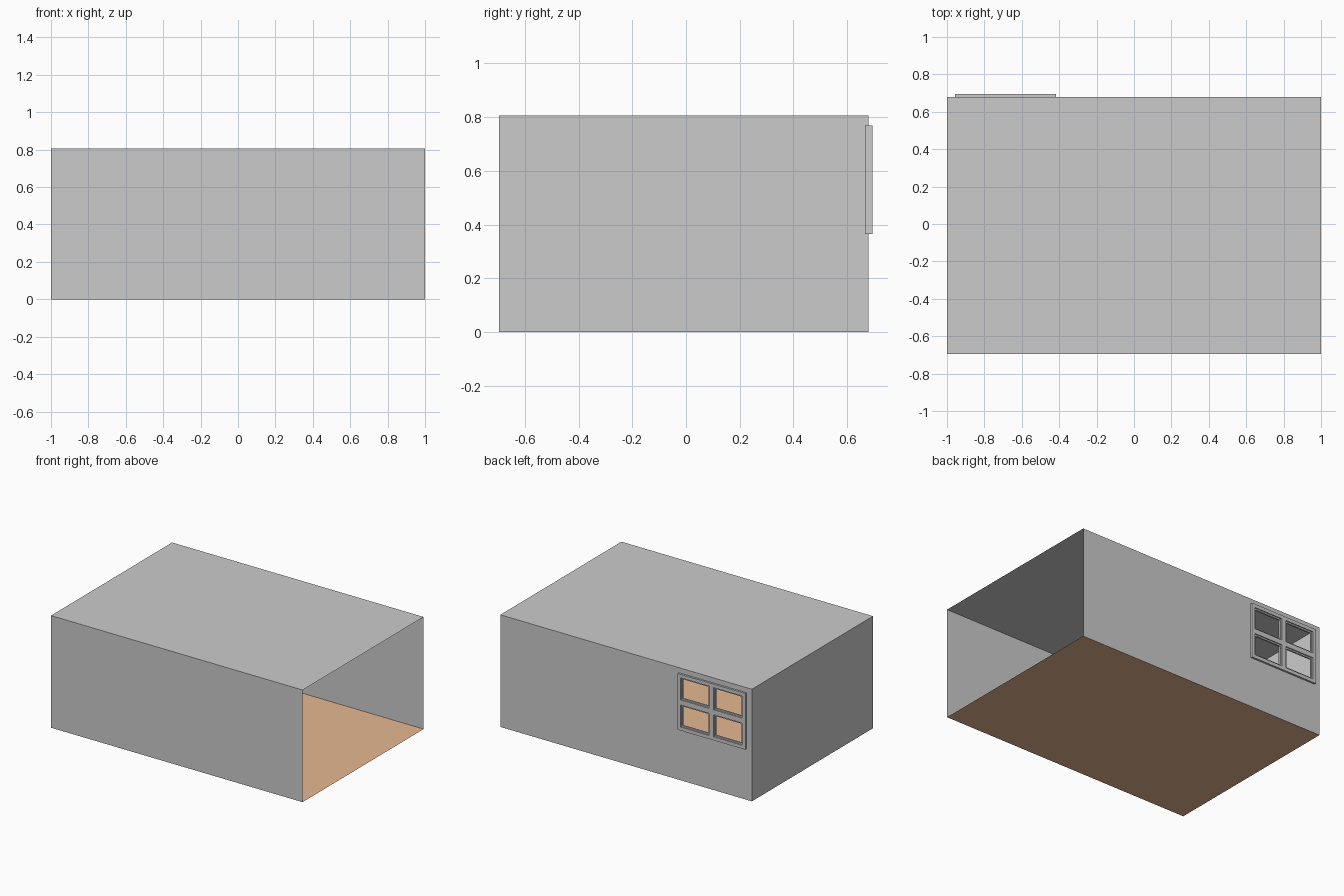
import bpy, bmesh

if "Cube" in bpy.data.objects:
    bpy.data.objects.remove(bpy.data.objects["Cube"])

X0, X1 = -1.0, 1.0
Y0, Y1 = -0.695, 0.68
H = 0.806
# window outer limits on the back wall
WX0, WX1, WZ0, WZ1 = -0.958, -0.418, 0.365, 0.769


def panels(name, quads, color=None):
    """Zero-thickness panels from corner lists."""
    bm = bmesh.new()
    for q in quads:
        bm.faces.new([bm.verts.new(c) for c in q])
    bmesh.ops.remove_doubles(bm, verts=bm.verts, dist=1e-5)
    me = bpy.data.meshes.new(name)
    bm.to_mesh(me)
    bm.free()
    ob = bpy.data.objects.new(name, me)
    bpy.context.collection.objects.link(ob)
    if color:
        mat = bpy.data.materials.new(name)
        mat.diffuse_color = color
        mat.use_nodes = True
        mat.node_tree.nodes["Principled BSDF"].inputs["Base Color"].default_value = mat.diffuse_color
        me.materials.append(mat)
    return ob


def lattice(name, xs, zs, depth, solid):
    """Grid of cells in the back wall plane; keep the solid ones, then thicken."""
    quads = []
    for i in range(len(xs) - 1):
        for k in range(len(zs) - 1):
            if solid(i, k):
                a, b, c, d = xs[i], xs[i + 1], zs[k], zs[k + 1]
                quads.append([(b, Y1, c), (a, Y1, c), (a, Y1, d), (b, Y1, d)])
    ob = panels(name, quads)
    if depth:
        mod = ob.modifiers.new("thickness", "SOLIDIFY")
        mod.thickness = depth
        mod.offset = 0
    return ob


# floor and ceiling
panels("floor", [[(X0, Y0, 0), (X1, Y0, 0), (X1, Y1, 0), (X0, Y1, 0)]],
       (0.8, 0.48, 0.29, 1))
panels("ceiling", [[(X0, Y0, H), (X1, Y0, H), (X1, Y1, H), (X0, Y1, H)]])

# front and left walls; the right end stays open
panels("front_wall", [[(X0, Y0, 0), (X1, Y0, 0), (X1, Y0, H), (X0, Y0, H)]])
panels("left_wall", [[(X0, Y1, 0), (X0, Y0, 0), (X0, Y0, H), (X0, Y1, H)]])

# back wall with the window opening, hidden just behind the frame
m = 0.012
lattice("back_wall", [X0, WX0 + m, WX1 - m, X1], [0, WZ0 + m, WZ1 - m, H], 0,
        lambda i, k: (i, k) != (1, 1))

# window frame with cross bars
border, bar = 0.025, 0.036
cx, cz = (WX0 + WX1) / 2, (WZ0 + WZ1) / 2
xs = [WX0, WX0 + border, cx - bar / 2, cx + bar / 2, WX1 - border, WX1]
zs = [WZ0, WZ0 + border, cz - bar / 2, cz + bar / 2, WZ1 - border, WZ1]
lattice("window_frame", xs, zs, 0.028, lambda i, k: i % 2 == 0 or k % 2 == 0)

# thin stepped lip inside each of the four panes
lip = 0.01
for i in (1, 3):
    for k in (1, 3):
        a, b, c, d = xs[i], xs[i + 1], zs[k], zs[k + 1]
        lattice(f"pane_lip_{i // 2}_{k // 2}", [a, a + lip, b - lip, b],
                [c, c + lip, d - lip, d], 0.012,
                lambda p, q: (p, q) != (1, 1))
